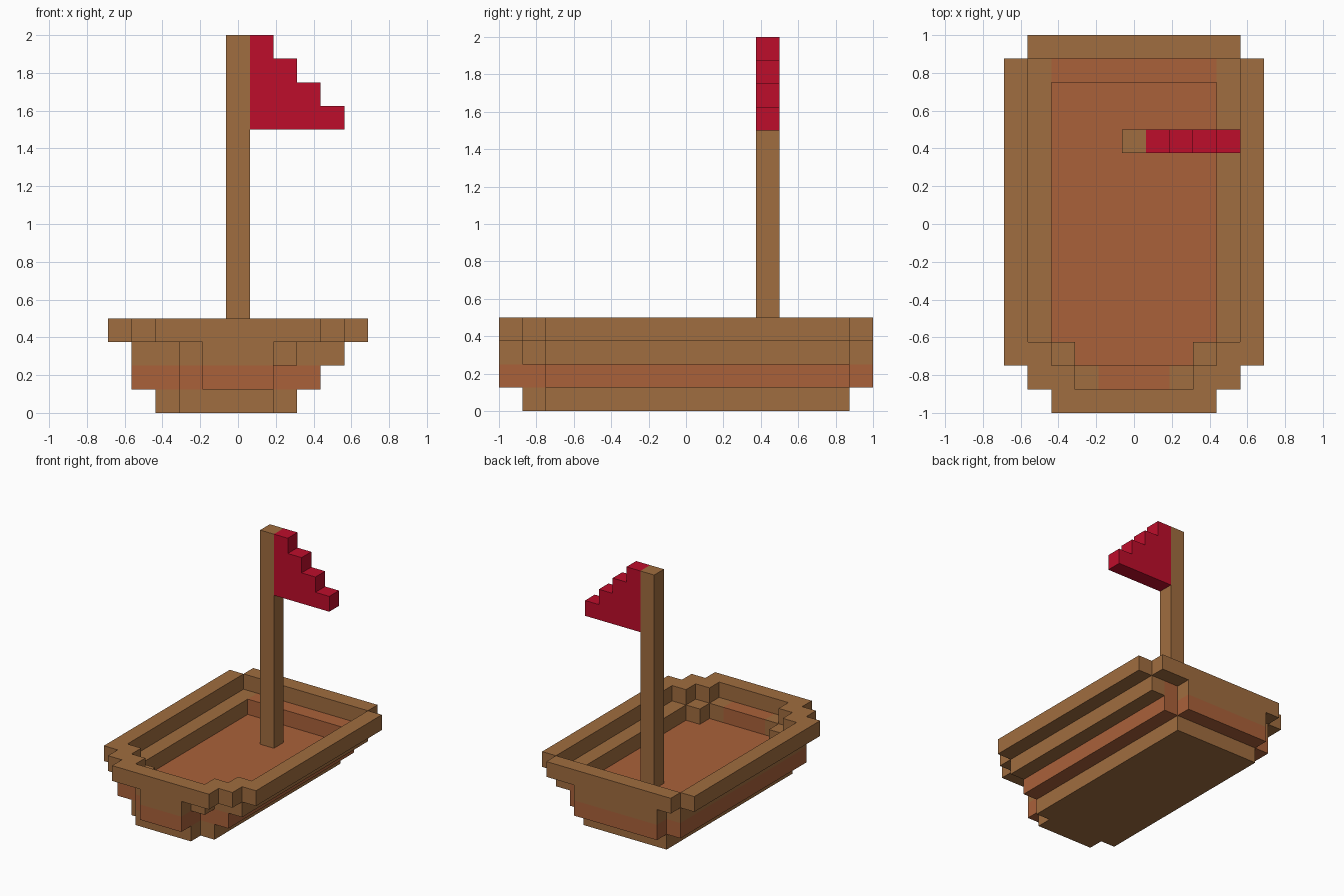
import bpy, bmesh, math
from mathutils import Vector

cube = bpy.data.objects.get("Cube")
if cube:
    bpy.data.objects.remove(cube, do_unlink=True)

U = 0.125  # block size


def material(name, rgb):
    m = bpy.data.materials.new(name)
    m.use_nodes = True
    m.diffuse_color = (*rgb, 1)
    bsdf = next(n for n in m.node_tree.nodes if n.type == 'BSDF_PRINCIPLED')
    bsdf.inputs["Base Color"].default_value = (*rgb, 1)
    return m


BROWN = material("brown wood", (0.352, 0.153, 0.050))
ORANGE = material("orange wood", (0.402, 0.120, 0.042))
RED = material("red cloth", (0.515, 0.004, 0.024))


def blocks(x0, x1, y0, y1, z0, z1):
    """Grid cells in an inclusive range: x counted from the centre line, y from the bow, z from the ground."""
    return {(x, y, z) for x in range(x0, x1 + 1)
            for y in range(y0, y1 + 1) for z in range(z0, z1 + 1)}


def build(name, parts):
    """Make one skin around all blocks; parts is a list of (cells, material)."""
    owner = {c: i for i, (cells, _) in enumerate(parts) for c in cells}
    bm = bmesh.new()
    verts = {}

    def vert(p):
        key = tuple(round(2 * k) for k in p)
        if key not in verts:
            verts[key] = bm.verts.new((p.x * U, p.y * U - 1, p.z * U))
        return verts[key]

    for cell, index in owner.items():
        centre = Vector(cell) + Vector((0, 0.5, 0.5))
        for axis in range(3):
            for sign in (-1, 1):
                n = Vector((0, 0, 0))
                n[axis] = sign
                if tuple(int(a + b) for a, b in zip(cell, n)) in owner:
                    continue
                a = Vector((0, 0, 0))
                a[(axis + 1) % 3] = 0.5
                b = n.cross(a)
                mid = centre + n / 2
                face = bm.faces.new([vert(mid + s * a + t * b) for s, t in
                                     ((1, 1), (-1, 1), (-1, -1), (1, -1))])
                face.material_index = index
    # Merge flat areas of one colour
    bmesh.ops.dissolve_limit(bm, angle_limit=math.radians(1), verts=bm.verts[:],
                             edges=bm.edges[:], delimit={'MATERIAL'})
    bmesh.ops.recalc_face_normals(bm, faces=bm.faces[:])
    mesh = bpy.data.meshes.new(name)
    bm.to_mesh(mesh)
    bm.free()
    for _, mat in parts:
        mesh.materials.append(mat)
    obj = bpy.data.objects.new(name, mesh)
    bpy.context.collection.objects.link(obj)
    return obj


# Keel and floor layers, slightly wider towards the right-hand side
keel = blocks(-2, 1, 1, 1, 0, 0) | blocks(-3, 2, 2, 14, 0, 0)
floor = (blocks(-1, 1, 0, 0, 1, 1) | blocks(-2, 1, 1, 1, 1, 1)
         | blocks(-4, 3, 2, 14, 1, 1) | blocks(-3, 2, 15, 15, 1, 1))

# Wall layer with orange benches at bow and stern
benches = blocks(-1, 1, 1, 1, 2, 2) | blocks(-3, 3, 14, 14, 2, 2)
walls = (blocks(-1, 1, 0, 0, 2, 2) | blocks(-2, 2, 1, 1, 2, 2)
         | blocks(-4, 4, 2, 14, 2, 2) | blocks(-3, 2, 15, 15, 2, 2))
walls -= blocks(-2, 2, 2, 2, 2, 2) | blocks(-3, 3, 3, 13, 2, 2) | benches

# Rim: stepped outline minus stepped opening
rim = (blocks(-3, 3, 0, 0, 3, 3) | blocks(-4, 4, 1, 1, 3, 3)
       | blocks(-5, 5, 2, 14, 3, 3) | blocks(-4, 4, 15, 15, 3, 3))
rim -= (blocks(-2, 2, 1, 1, 3, 3) | blocks(-3, 3, 2, 2, 3, 3)
        | blocks(-4, 4, 3, 14, 3, 3))

build("hull", [(keel | walls | rim, BROWN), (floor | benches, ORANGE)])

# Mast
build("mast", [(blocks(0, 0, 11, 11, 2, 15), BROWN)])

# Stepped flag, one block shorter on each row upwards
flag = set()
for row in range(4):
    flag |= blocks(1, 4 - row, 11, 11, 12 + row, 12 + row)
build("flag", [(flag, RED)])
